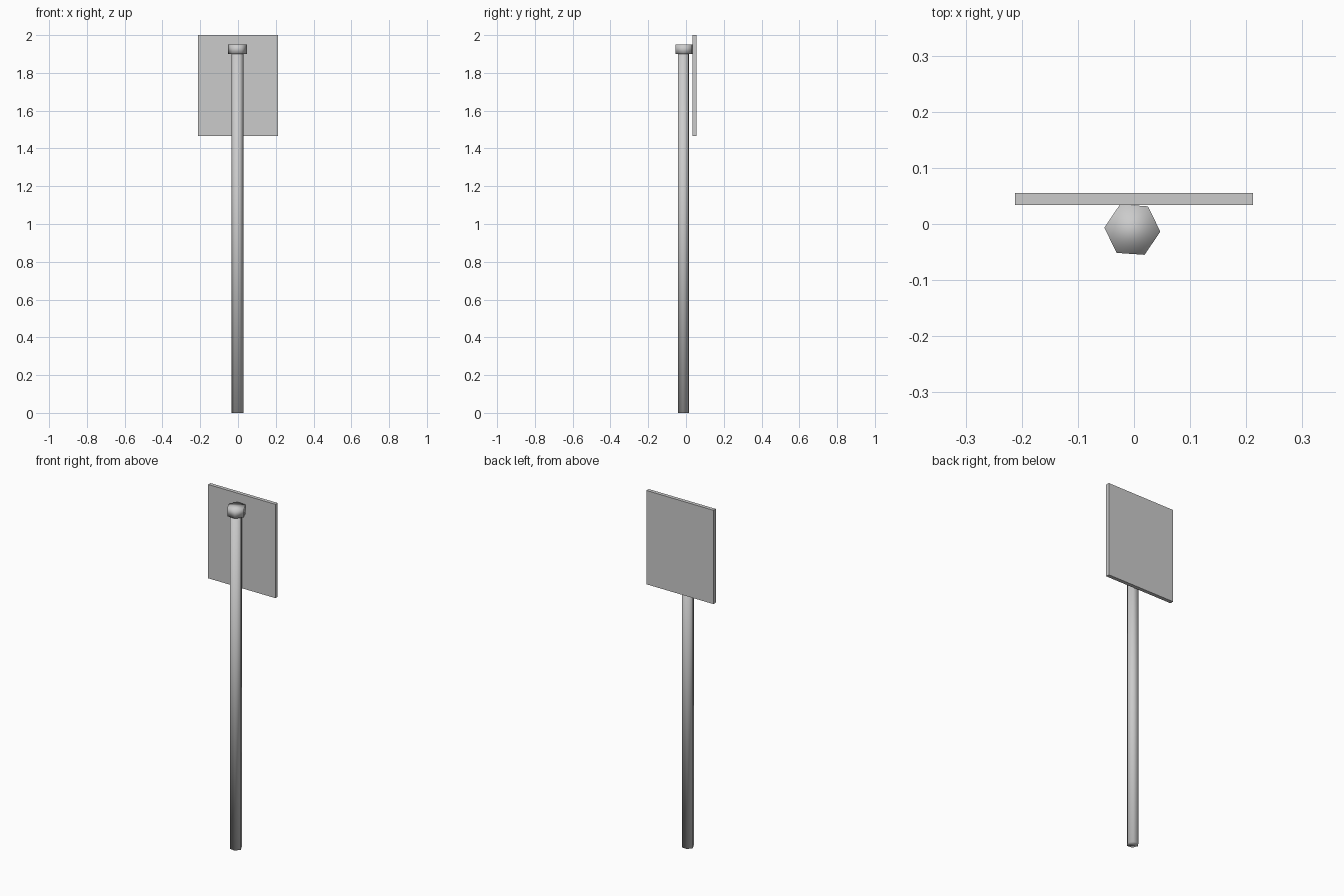
import bpy, bmesh, math

if "Cube" in bpy.data.objects:
    bpy.data.objects.remove(bpy.data.objects["Cube"])


def hex_prism(name, radius, centre, z0, z1, turn):
    """Six-sided smooth-shaded closed prism."""
    bm = bmesh.new()
    ring = []
    for i in range(6):
        a = math.radians(turn + 60 * i)
        ring.append(bm.verts.new((centre[0] + radius * math.cos(a),
                                  centre[1] + radius * math.sin(a), z0)))
    base = bm.faces.new(ring)
    ext = bmesh.ops.extrude_face_region(bm, geom=[base], use_keep_orig=True)
    top = [v for v in ext["geom"] if isinstance(v, bmesh.types.BMVert)]
    bmesh.ops.translate(bm, verts=top, vec=(0, 0, z1 - z0))
    bmesh.ops.recalc_face_normals(bm, faces=bm.faces)
    for f in bm.faces:
        f.smooth = True
    return finish(name, bm)


def finish(name, bm):
    mesh = bpy.data.meshes.new(name)
    bm.to_mesh(mesh)
    bm.free()
    obj = bpy.data.objects.new(name, mesh)
    bpy.context.collection.objects.link(obj)
    return obj


# Post and the wider cap on top of it
hex_prism("post", 0.032, (-0.003, -0.014), 0.0, 1.90, -4)
hex_prism("post_cap", 0.050, (-0.003, -0.010), 1.90, 1.95, -4)

# Flat sign panel behind the post
bm = bmesh.new()
bmesh.ops.create_cube(bm, size=1)
bmesh.ops.scale(bm, verts=bm.verts, vec=(0.424, 0.021, 0.535))
bmesh.ops.translate(bm, verts=bm.verts, vec=(0, 0.0445, 1.7325))
finish("sign_panel", bm)
